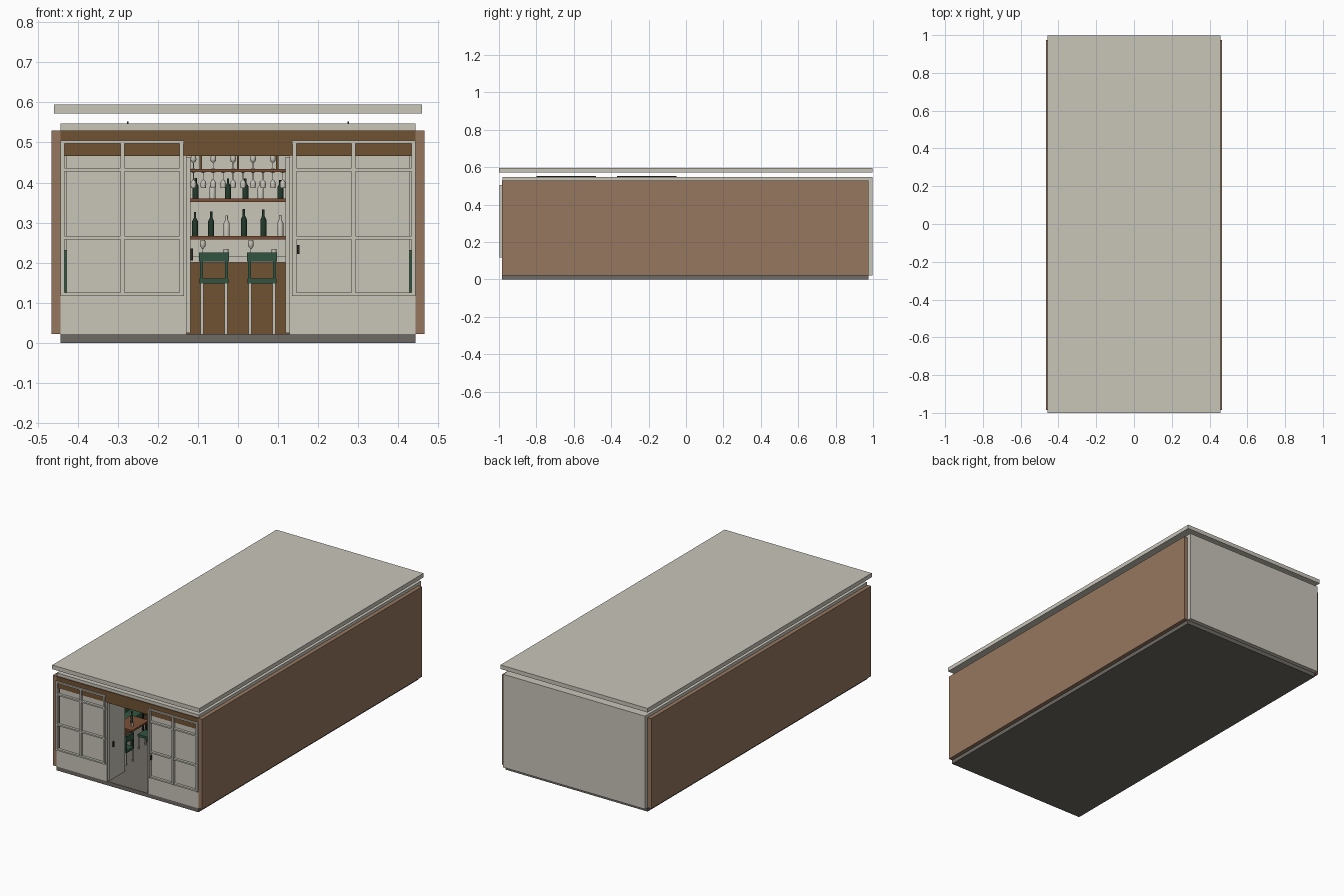
import bpy, bmesh, math, random

if "Cube" in bpy.data.objects:
    bpy.data.objects.remove(bpy.data.objects["Cube"])
random.seed(4)

def mat(name, r, g, b):
    lin = lambda c: (c / 255 / 12.92) if c < 11 else ((c / 255 + 0.055) / 1.055) ** 2.4
    m = bpy.data.materials.new(name)
    m.diffuse_color = (lin(r), lin(g), lin(b), 1)
    m.use_nodes = True
    m.node_tree.nodes["Principled BSDF"].inputs["Base Color"].default_value = m.diffuse_color
    return m

CREAM = mat("cream", 200, 197, 185)
BROWN = mat("clay_brown", 150, 119, 96)
WOOD = mat("dark_wood", 112, 82, 52)
SHELF = mat("red_wood", 124, 80, 54)
GREY = mat("floor_grey", 110, 106, 100)
GREEN = mat("seat_green", 48, 84, 64)
BOTTLE = mat("bottle_green", 34, 56, 42)
BLACK = mat("black_metal", 40, 40, 38)

def add(name, me):
    o = bpy.data.objects.new(name, me)
    bpy.context.collection.objects.link(o)
    return o

def boxes(name, m, *bs):
    """One object made of boxes given as (x0,x1,y0,y1,z0,z1)."""
    bm = bmesh.new()
    for x0, x1, y0, y1, z0, z1 in bs:
        r = bmesh.ops.create_cube(bm, size=1)
        for v in r["verts"]:
            v.co = ((x0 + x1) / 2 + v.co.x * abs(x1 - x0),
                    (y0 + y1) / 2 + v.co.y * abs(y1 - y0),
                    (z0 + z1) / 2 + v.co.z * abs(z1 - z0))
    me = bpy.data.meshes.new(name)
    bm.to_mesh(me)
    bm.free()
    me.materials.append(m)
    return add(name, me)

def mirrored(name, m, *bs):
    for s, side in ((-1, "left"), (1, "right")):
        boxes(f"{side}_{name}", m, *[(s * b[0], s * b[1]) + tuple(b[2:]) for b in bs])

def lathe(name, m, prof, n=10):
    """Revolved mesh from (radius, height) points."""
    bm = bmesh.new()
    rings = [[bm.verts.new((r * math.cos(2 * math.pi * i / n), r * math.sin(2 * math.pi * i / n), z))
              for i in range(n)] for r, z in prof]
    for a, b in zip(rings, rings[1:]):
        for i in range(n):
            f = bm.faces.new((a[i], a[(i + 1) % n], b[(i + 1) % n], b[i]))
            f.smooth = True
    bm.faces.new(rings[0][::-1])
    bm.faces.new(rings[-1])
    me = bpy.data.meshes.new(name)
    bm.to_mesh(me)
    bm.free()
    me.materials.append(m)
    return me

def put(name, me, x, y, z, s=1, flip=False):
    o = add(name, me)
    o.location = (x, y, z)
    o.scale = (1, 1, s)
    if flip:
        o.rotation_euler = (math.pi, 0, 0)

# shell
boxes("floor_slab", GREY, (-.443, .443, -.985, .975, 0, .022))
mirrored("side_wall", BROWN, (.443, .466, -.985, .975, .022, .53))
boxes("back_wall", CREAM, (-.443, .443, .975, .998, .022, .545))
boxes("ceiling", CREAM, (-.443, .443, -.98, .998, .53, .547))
boxes("roof", CREAM, (-.459, .459, -1, .998, .572, .595))

# shop front
boxes("fascia", WOOD, (-.443, .443, -.985, -.97, .466, .53))
mirrored("stall_panel", CREAM, (.135, .443, -.985, -.965, .022, .117))
mirrored("window_glass", CREAM, (.142, .428, -.98, -.975, .119, .466))
bars = [(x - .005, x + .005, -.996, -.975, .117, .505) for x in (.141, .288, .438)]
bars += [(.135, .443, -.994, -.977, z - .004, z + .004) for z in (.121, .262, .432, .501)]
mirrored("window_frame", CREAM, *bars)
mirrored("door_jamb", CREAM, (.128, .137, -.985, -.965, .022, .47))
mirrored("open_door", CREAM, (.119, .133, -.975, -.835, .024, .464))
boxes("door_handle", BLACK, (-.119, -.112, -.95, -.942, .205, .235))
boxes("front_lock", BLACK, (.147, .154, -.997, -.985, .222, .244))

# light rails above and pendants over the tables
shade = lathe("lamp_shade", GREEN, [(.03, 0), (.026, .012), (.006, .03), (.004, .035)], 14)
for x in (-.275, .275):
    for y in (-.64, -.21):
        boxes("light_rail", BLACK, (x - .002, x + .002, y - .16, y + .16, .535, .553))
        for d in (-.1, .1):
            boxes("lamp_cord", BLACK, (x - .001, x + .001, y + d - .001, y + d + .001, .38, .54))
            put("lamp_shade", shade, x, y + d, .35)

# tableware
bottle = lathe("bottle", BOTTLE, [(.0075, 0), (.0075, .04), (.003, .05), (.003, .066)])
clear = lathe("clear_bottle", CREAM, [(.0075, 0), (.0075, .036), (.003, .046), (.003, .058)])
wine = lathe("wine_glass", CREAM, [(.006, 0), (.001, .002), (.001, .018), (.006, .024), (.0075, .03), (.006, .04)])
tumbler = lathe("tumbler", CREAM, [(.006, 0), (.0065, .018)])

# dining tables, chairs and wall benches
def chair(x, y, s):
    boxes("chair_seat", GREEN, (x - .035, x + .035, y - .035, y + .035, .092, .105))
    xb = x + s * .032
    boxes("chair_back", GREEN, (xb - .004, xb + .004, y - .035, y + .035, .15, .185),
          *[(xb - .003, xb + .003, y + d - .003, y + d + .003, .1, .16) for d in (-.03, .03)])
    boxes("chair_legs", CREAM, *[(x + a - .003, x + a + .003, y + b - .003, y + b + .003, .022, .093)
                                 for a in (-.03, .03) for b in (-.03, .03)])

for s in (-1, 1):
    for y in (-.74, -.54, -.31, -.11):
        x = s * .285
        boxes("table_top", SHELF, (x - .055, x + .055, y - .075, y + .075, .13, .14))
        boxes("table_legs", BLACK, *[(x + a - .004, x + a + .004, y + b - .004, y + b + .004, .022, .13)
                                     for a in (-.045, .045) for b in (-.065, .065)])
        chair(s * .19, y, -s)
        put("table_bottle", bottle, x, y, .14)
        put("table_glass", wine, x - .025, y + .03, .14)
        put("table_tumbler", tumbler, x + .025, y - .03, .14)
mirrored("wall_bench", GREEN, (.355, .428, -.86, .02, .08, .105), (.425, .441, -.86, .02, .105, .232))
mirrored("bench_base", WOOD, (.37, .441, -.85, .01, .022, .08))

# bar counter and stools
boxes("bar_counter", WOOD, (-.3, .3, .5, .6, .022, .2))
boxes("bar_top", CREAM, (-.31, .31, .48, .61, .2, .216))
for x in (-.18, -.06, .06, .18):
    y = .4
    boxes("stool_seat", GREEN, (x - .036, x + .036, y - .035, y + .035, .148, .16))
    boxes("stool_back", GREEN, (x - .037, x + .037, y - .04, y - .03, .203, .225),
          *[(x + d - .004, x + d + .004, y - .038, y - .031, .155, .21) for d in (-.031, .031)])
    boxes("stool_legs", CREAM, *[(x + a - .004, x + a + .004, y + b - .004, y + b + .004, .022, .15)
                                 for a in (-.03, .03) for b in (-.028, .028)])
    put("bar_glass", wine, x - .028, .53, .216)
    put("bar_tumbler", tumbler, x + .03, .53, .216)

# back bar shelves with bottles
boxes("back_cabinet", WOOD, (-.3, .3, .88, .975, .022, .19))
for k, z in enumerate((.258, .352)):
    boxes("back_shelf", SHELF, (-.3, .3, .9, .975, z, z + .008))
    for i in range(14):
        x = -.28 + i * .0425 + random.uniform(-.005, .005)
        put("shelf_bottle", bottle if (i + k) % 3 else clear, x, .935, z + .008, (1, .8)[k] * random.uniform(.88, 1.05))

# hanging glass rack over the bar
boxes("glass_rack", SHELF, (-.3, .3, .5, .6, .426, .434))
boxes("rack_hangers", WOOD, *[(x - .003, x + .003, .547, .553, .43, .53) for x in (-.28, -.093, 0, .098, .28)])
for i in range(24):
    x = -.285 + i * .0248
    for y in (.52, .58):
        put("hanging_glass", wine, x, y, .426, 1, True)
    if i % 2:
        put("rack_glass", wine, x, .55, .434, .8)
